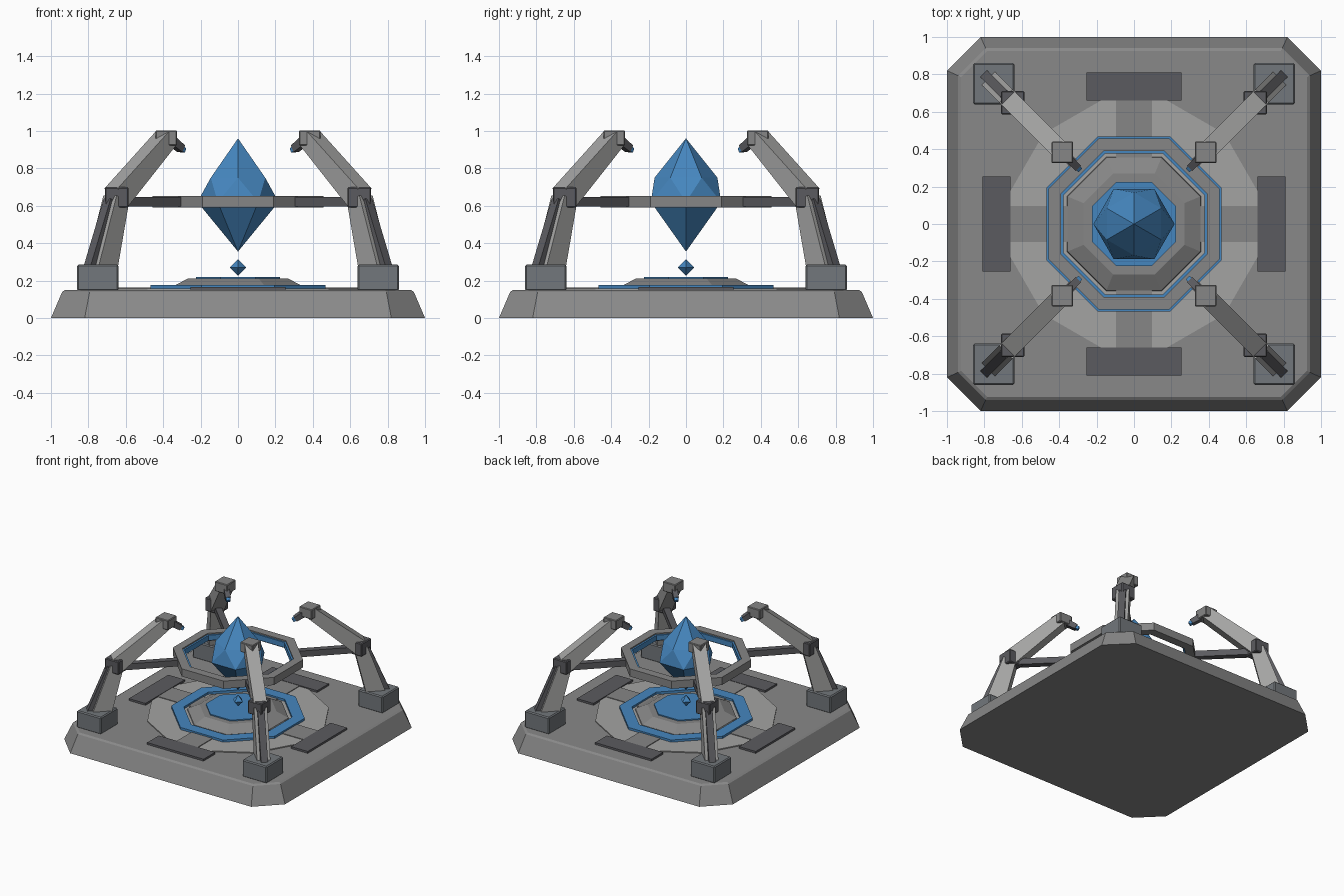
import bpy, bmesh, math
from mathutils import Matrix, Vector

if "Cube" in bpy.data.objects:
    bpy.data.objects.remove(bpy.data.objects["Cube"])


def colour(name, r, g, b):
    m = bpy.data.materials.new(name)
    m.diffuse_color = (r, g, b, 1)
    m.use_nodes = True
    m.node_tree.nodes["Principled BSDF"].inputs["Base Color"].default_value = m.diffuse_color
    return m


blue = colour("energy_blue", 0.06, 0.24, 0.52)
stone = colour("base_grey", .25, .25, .25)
light = colour("light_grey", .37, .37, .365)
mid = colour("mid_grey", .24, .24, .24)
steel = colour("steel_grey", .17, .185, .2)
dark = colour("dark_grey", .105, .105, .115)


def make(name, bm, mat=None, bevel=0, turn=0):
    bmesh.ops.recalc_face_normals(bm, faces=bm.faces)
    bm.transform(Matrix.Rotation(turn, 4, 'Z'))
    me = bpy.data.meshes.new(name)
    bm.to_mesh(me)
    bm.free()
    ob = bpy.data.objects.new(name, me)
    bpy.context.collection.objects.link(ob)
    if mat:
        me.materials.append(mat)
    if bevel:
        m = ob.modifiers.new("bevel", 'BEVEL')
        m.width, m.segments = bevel, 1
    return ob


def loft(name, loops, closed=False, **kw):
    """Skin equal-length point loops; cap the ends unless closed."""
    bm = bmesh.new()
    rows = [[bm.verts.new(p) for p in lp] for lp in loops]
    n = len(rows[0])
    pairs = list(zip(rows, rows[1:])) + ([(rows[-1], rows[0])] if closed else [])
    for a, b in pairs:
        for i in range(n):
            j = (i + 1) % n
            bm.faces.new((a[i], a[j], b[j], b[i]))
    if not closed:
        bm.faces.new(rows[0])
        bm.faces.new(rows[-1])
    return make(name, bm, **kw)


def ngon(apothem, z, n=8):
    r = apothem / math.cos(math.pi / n)
    return [(r * math.cos((i + .5) * math.tau / n), r * math.sin((i + .5) * math.tau / n), z)
            for i in range(n)]


def ring(name, inner, outer, z0, z1, **kw):
    return loft(name, [ngon(inner, z0), ngon(outer, z0), ngon(outer, z1), ngon(inner, z1)],
                closed=True, **kw)


def box(name, c, s, **kw):
    bm = bmesh.new()
    bmesh.ops.create_cube(bm, size=1, matrix=Matrix.Translation(c) @ Matrix.Diagonal((*s, 1)))
    return make(name, bm, **kw)


def beam(name, p0, p1, d0, d1, w, **kw):
    """Tapered beam in the radial x-z plane; d = half depth, w = half width."""
    a, b = Vector((p0[0], 0, p0[1])), Vector((p1[0], 0, p1[1]))
    t = (b - a).normalized()
    nrm, side = Vector((t.z, 0, -t.x)), Vector((0, w, 0))
    return loft(name, [[p + nrm * d + side, p + nrm * d - side, p - nrm * d - side, p - nrm * d + side]
                       for p, d in ((a, d0), (b, d1))], **kw)


# Chamfered base slab
def slab(h, c, z):
    return [(h, -c, z), (h, c, z), (c, h, z), (-c, h, z),
            (-h, c, z), (-h, -c, z), (-c, -h, z), (c, -h, z)]


loft("base", [slab(1, .82, 0), slab(.94, .793, .14), slab(.925, .785, .15)], mat=stone)

# Floor plate, cross strips and edge pads
loft("floor_plate", [ngon(.66, .145, 12), ngon(.66, .158, 12)], mat=light)
box("floor_strip_x", (0, 0, .155), (1.33, .19, .016), mat=mid)
box("floor_strip_y", (0, 0, .155), (.19, 1.33, .017), mat=mid)
for k in range(4):
    box("floor_pad", (.735, 0, .155), (.15, .51, .022), mat=dark, turn=k * math.pi / 2)

# Central dais with glowing ring and disc
ring("floor_glow_ring", .38, .468, .15, .176, mat=blue)
loft("dais", [ngon(.36, .15), ngon(.355, .165), ngon(.27, .21)], mat=mid)
loft("dais_glow_disc", [ngon(.225, .2), ngon(.225, .219)], mat=blue)

# Floating ring with glowing lining
ring("floating_ring", .39, .457, .59, .653, mat=mid)
ring("floating_ring_lining", .376, .392, .6, .643, mat=blue)


# Crystals: two apexes joined through hexagonal or square girdles
def crystal(name, n, bottom, top, girdles):
    bm = bmesh.new()
    pts = [(0, 0, bottom), (0, 0, top)]
    for r, z, off in girdles:
        pts += [(r * math.cos(off + i * math.tau / n), r * math.sin(off + i * math.tau / n), z)
                for i in range(n)]
    verts = [bm.verts.new(p) for p in pts]
    bmesh.ops.convex_hull(bm, input=verts)
    make(name, bm, mat=blue)


crystal("large_crystal", 6, .355, .96, [(.217, .62, 0), (.168, .75, math.pi / 6)])
crystal("small_crystal", 4, .225, .315, [(.044, .27, 0)])

# Four corner arms
for k in range(4):
    q = k * math.pi / 2
    d = q + math.pi / 4
    box("arm_foot", (.75, .75, .215), (.22, .22, .14), mat=steel, bevel=.008, turn=q)
    beam("lower_arm", (1.04, .24), (.92, .64), .072, .05, .05, mat=light, turn=d)
    beam("lower_arm_fin", (1.105, .26), (.965, .63), .04, .025, .026, mat=dark, turn=d)
    box("arm_elbow", (.648, .648, .645), (.125, .125, .108), mat=dark, bevel=.006, turn=q)
    beam("upper_arm", (.92, .645), (.545, .96), .062, .046, .05, mat=light, turn=d)
    box("arm_head", (.383, .383, .963), (.115, .115, .08), mat=mid, bevel=.005, turn=q)
    beam("ring_strut", (.9, .622), (.44, .622), .025, .025, .025, mat=dark, turn=d)
    beam("emitter", (.53, .965), (.43, .905), .026, .02, .02, mat=dark, turn=d)
    beam("emitter_tip", (.436, .909), (.412, .894), .015, .012, .015, mat=blue, turn=d)
